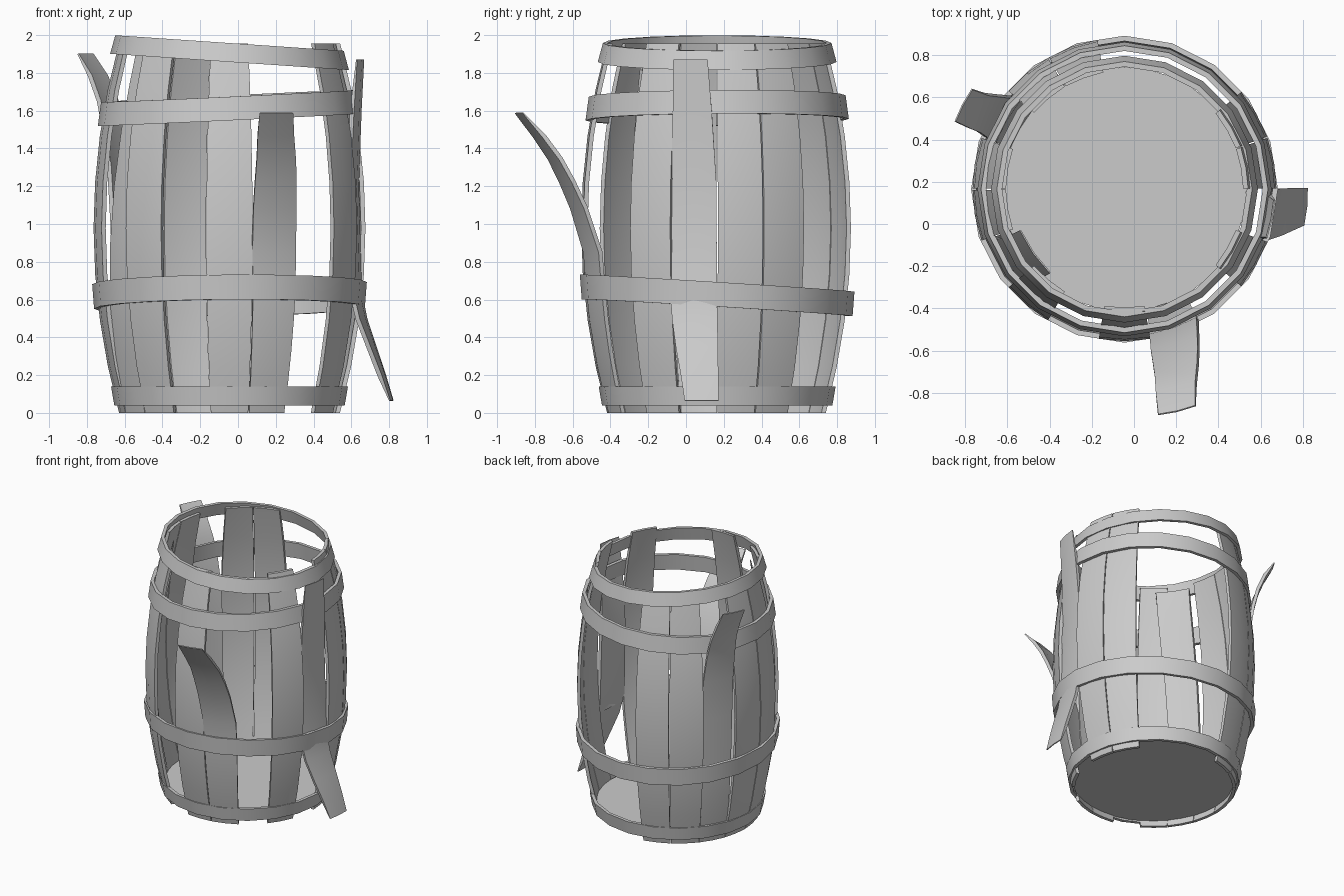
import bpy, bmesh, math

if "Cube" in bpy.data.objects:
    bpy.data.objects.remove(bpy.data.objects["Cube"])

CX, CY = -0.045, 0.165      # barrel axis
THICK = 0.024               # stave thickness
HEIGHT = 1.955

wood = bpy.data.materials.new("plain_grey")
wood.diffuse_color = (0.6, 0.6, 0.6, 1)
wood.use_nodes = True
wood.node_tree.nodes["Principled BSDF"].inputs["Base Color"].default_value = wood.diffuse_color


def bulge(z):
    """Outer stave radius at height z."""
    return 0.72 - 0.137 * ((z - 0.98) / 0.98) ** 2


def finish(name, bm, angle=40):
    bmesh.ops.recalc_face_normals(bm, faces=bm.faces)
    me = bpy.data.meshes.new(name)
    bm.to_mesh(me)
    bm.free()
    me.materials.append(wood)
    ob = bpy.data.objects.new(name, me)
    bpy.context.collection.objects.link(ob)
    bpy.ops.object.select_all(action='DESELECT')
    ob.select_set(True)
    bpy.context.view_layer.objects.active = ob
    bpy.ops.object.shade_smooth_by_angle(angle=math.radians(angle))
    return ob


def stave(name, path):
    """path: list of (z, outer radius, angle in degrees, half width)."""
    bm = bmesh.new()
    rings = []
    for i, (z, r, ang, hw) in enumerate(path):
        a, b = path[max(i - 1, 0)], path[min(i + 1, len(path) - 1)]
        dz, dr = b[0] - a[0], b[1] - a[1]
        n = math.hypot(dz, dr)
        nr, nz, th = dz / n, -dr / n, THICK   # outward normal in the radial plane
        if i in (0, len(path) - 1):
            if z in (0, HEIGHT):
                nr, nz = 1, 0                 # level ends on whole staves
            else:
                th *= 0.3                     # broken ends thin out
        c, s = math.cos(math.radians(ang)), math.sin(math.radians(ang))
        ring = []
        for side, ts in ((0, (-1, 0, 1)), (1, (1, 0, -1))):
            for t in ts:
                w = t * hw * (1 - 0.035 * side)
                rad = r - w * w / (2 * 0.7) - side * th * nr
                ring.append(bm.verts.new((CX + rad * c - w * s, CY + rad * s + w * c,
                                          z - side * th * nz)))
        rings.append(ring)
    for p, q in zip(rings, rings[1:]):
        for k in range(6):
            m = (k + 1) % 6
            bm.faces.new((p[k], p[m], q[m], q[k]))
    for e in (rings[0], rings[-1]):           # two quads close each end
        bm.faces.new((e[0], e[1], e[4], e[5]))
        bm.faces.new((e[1], e[2], e[3], e[4]))
    return finish(name, bm)


def sound(ang, z0=0.0, z1=HEIGHT, steps=8):
    """Undamaged stretch of a stave."""
    pts = []
    for i in range(steps + 1):
        z = z0 + (z1 - z0) * i / steps
        r = bulge(z)
        pts.append((z, r, ang, r * math.sin(math.radians(9.75))))
    return pts


def hoop(name, z, h, r_low, r_high, sx=0.0, sy=0.0, sides=20, t=0.025):
    """Conical band tilted by the slopes sx and sy."""
    bm = bmesh.new()
    section = ((r_low, -h / 2), (r_high, h / 2), (r_high - t, h / 2), (r_low - t, -h / 2))
    rings = []
    for i in range(sides):
        a = 2 * math.pi * i / sides
        rings.append([bm.verts.new((CX + r * math.cos(a), CY + r * math.sin(a),
                                    z + dz + r * (sx * math.cos(a) + sy * math.sin(a))))
                      for r, dz in section])
    for i in range(sides):
        p, q = rings[i], rings[(i + 1) % sides]
        for k in range(4):
            m = (k + 1) % 4
            bm.faces.new((p[k], q[k], q[m], p[m]))
    return finish(name, bm)


# whole staves (the others are broken or missing)
for ang in (-170, -130, -90, -30, 10, 30, 110, 130, 170):
    stave("stave_%d" % (ang % 360), sound(ang))

# stave peeled outwards at the front
stave("peeled_front_stave", sound(-70, 0, 0.65, 4) + [
    (0.85, 0.72, -70.5, 0.122), (1.08, 0.79, -72, 0.12), (1.22, 0.85, -73, 0.115),
    (1.34, 0.91, -74, 0.108), (1.46, 0.99, -75.5, 0.1), (1.585, 1.085, -76.7, 0.092)])

# loose stave on the right, its foot kicked outwards
stave("loose_right_stave", [
    (0.065, 0.87, -5.5, 0.09), (0.2, 0.83, -6.5, 0.1), (0.35, 0.78, -8, 0.113),
    (0.5, 0.73, -9.5, 0.122), (0.65, 0.7, -10.5, 0.126), (1.2, 0.685, -10.5, 0.122),
    (1.6, 0.7, -11, 0.105), (1.87, 0.715, -11.5, 0.093)])

# stave bowed inwards with its top sprung outwards at the back left
stave("sprung_back_stave", [
    (0, 0.583, 150, 0.1), (0.3, 0.635, 150, 0.108), (0.6, 0.655, 150, 0.115),
    (1.0, 0.67, 150, 0.118), (1.3, 0.69, 150, 0.117), (1.5, 0.72, 150.5, 0.11),
    (1.65, 0.755, 151, 0.1), (1.78, 0.805, 152, 0.092), (1.9, 0.868, 152.5, 0.088)])

# stave leaning inwards at the front left
stave("leaning_left_stave", [
    (0, 0.583, 210, 0.1), (0.3, 0.64, 210, 0.11), (0.6, 0.675, 210, 0.117),
    (0.9, 0.675, 211, 0.12), (1.2, 0.655, 212, 0.122), (1.5, 0.615, 213.5, 0.125),
    (1.75, 0.565, 214.5, 0.125), (1.9, 0.53, 215, 0.125)])

# hoops
hoop("bottom_hoop", 0.09, 0.10, 0.61, 0.627)
hoop("lower_hoop", 0.622, 0.13, 0.717, 0.727, 0.008, -0.062)
hoop("upper_hoop", 1.615, 0.125, 0.697, 0.68, 0.047, 0.006)
hoop("top_hoop", 1.908, 0.10, 0.632, 0.605, -0.068, 0.0)

# barrel floor
bm = bmesh.new()
bmesh.ops.create_cone(bm, cap_ends=True, segments=32, radius1=0.578, radius2=0.578, depth=0.03)
bmesh.ops.translate(bm, verts=bm.verts, vec=(CX, CY, 0.065))
finish("barrel_floor", bm)
